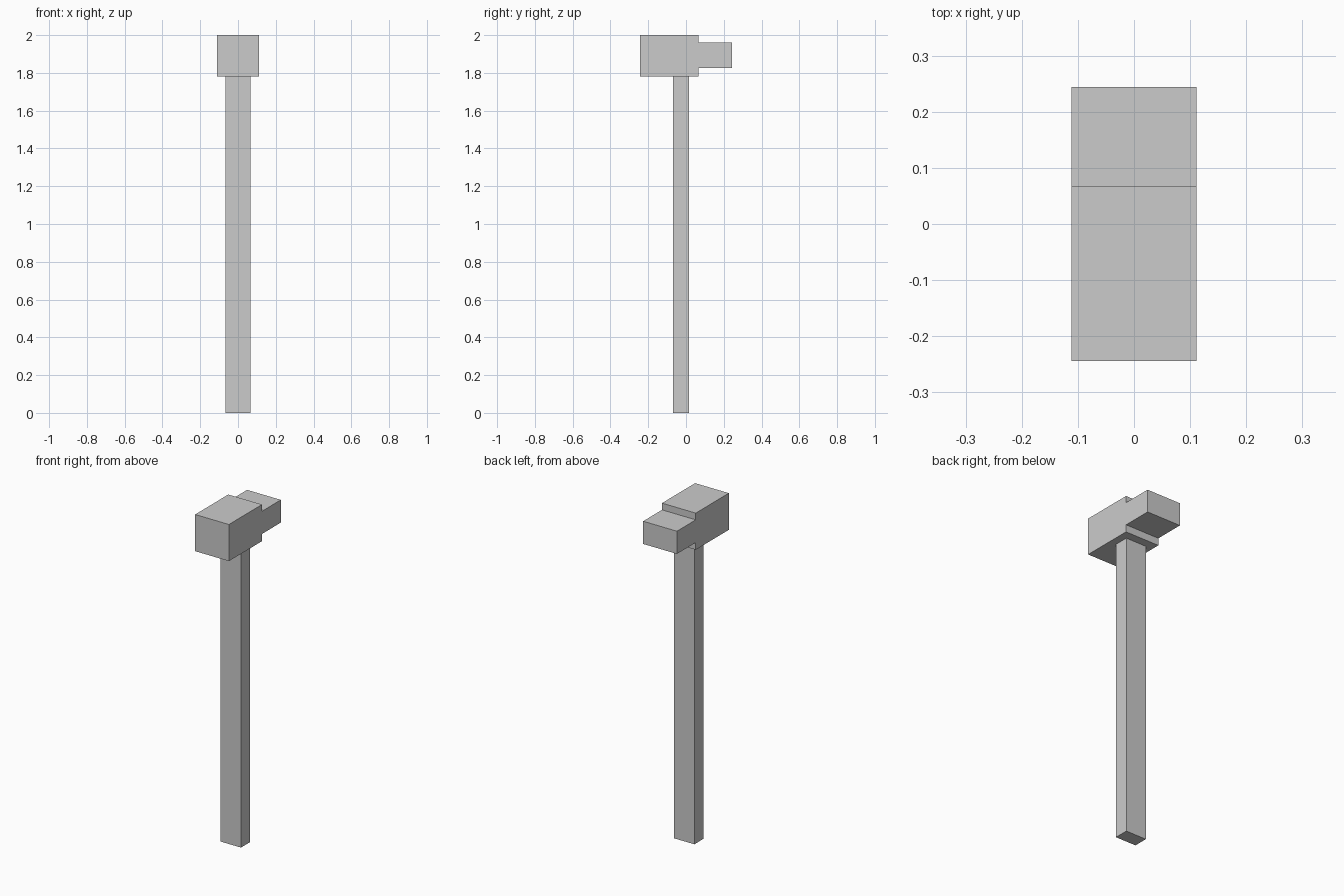
import bpy

if "Cube" in bpy.data.objects:
    bpy.data.objects.remove(bpy.data.objects["Cube"])


def box(name, x, y, z):
    """Flat-faced box from (min, max) ranges on each axis."""
    bpy.ops.mesh.primitive_cube_add(size=1)
    ob = bpy.context.object
    ob.name = name
    ob.location = [(a + b) / 2 for a, b in (x, y, z)]
    ob.scale = [b - a for a, b in (x, y, z)]
    bpy.ops.object.transform_apply(location=True, rotation=False, scale=True)
    return ob


HEAD_BOTTOM = 1.782
STEP_Y = 0.067

# Long rectangular shaft
box("handle", (-0.067, 0.067), (-0.068, 0.017), (0, HEAD_BOTTOM))

# Heavy striking block
box("hammer_head", (-0.111, 0.111), (-0.244, STEP_Y), (HEAD_BOTTOM, 2.0))

# Thinner block at the back of the head
box("rear_block", (-0.111, 0.111), (STEP_Y, 0.244), (1.825, 1.96))
